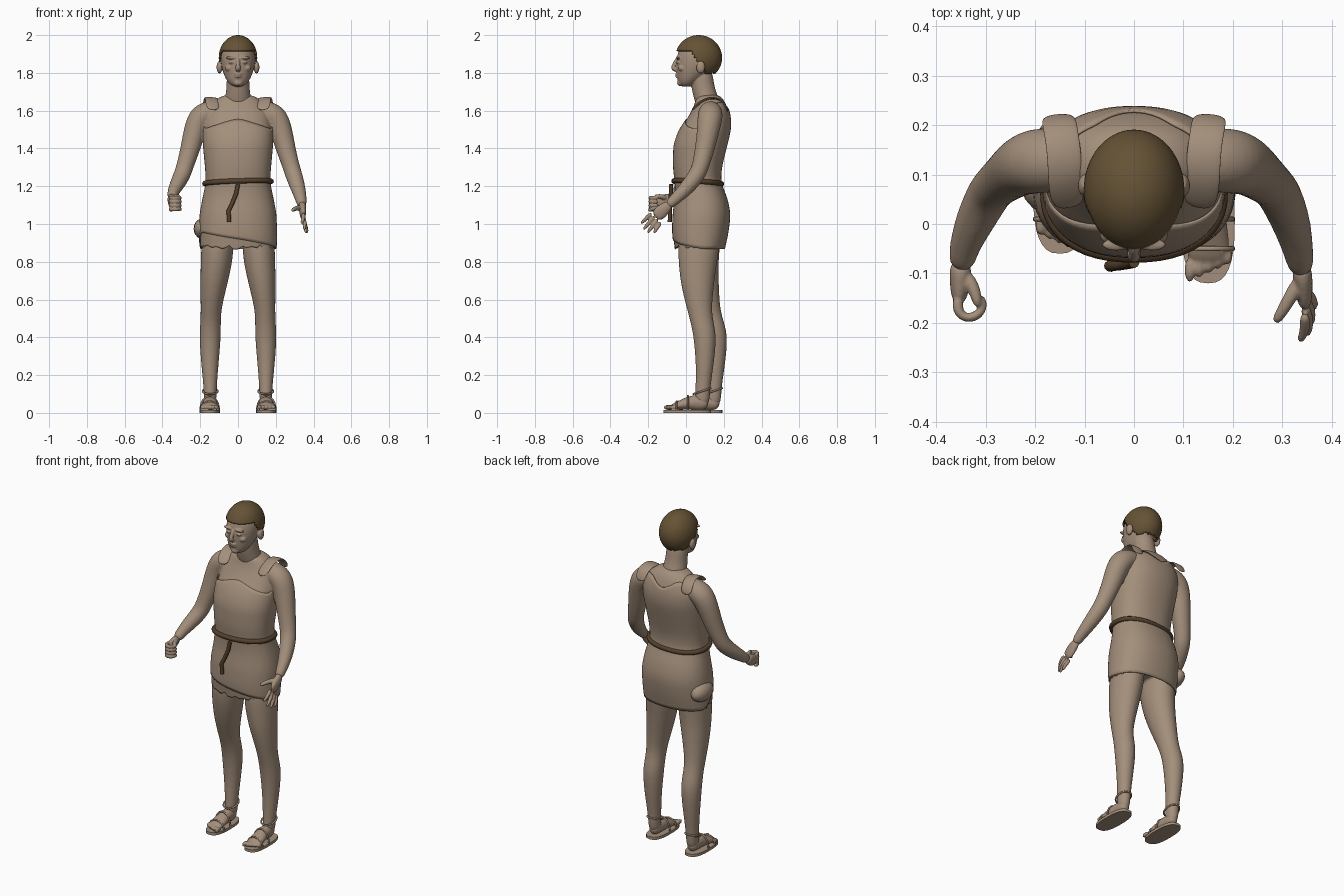
import bpy, bmesh, math, random
from mathutils import Vector, Matrix, Quaternion

if "Cube" in bpy.data.objects:
    bpy.data.objects.remove(bpy.data.objects["Cube"])
random.seed(4)
FLAT = Quaternion()


def material(name, color):
    mat = bpy.data.materials.new(name)
    mat.use_nodes = True
    mat.diffuse_color = (*color, 1)
    mat.node_tree.nodes["Principled BSDF"].inputs["Base Color"].default_value = (*color, 1)
    return mat


tan = material("tan", (.37, .275, .2))
hair_brown = material("hair brown", (.13, .085, .036))
cord_brown = material("cord brown", (.09, .053, .025))


def clamp(v):
    return max(0, min(1, v))


def mix(a, b, t):
    return a + (b - a) * t


def power(v, p):
    return math.copysign(abs(v) ** p, v)


def ring(center, rx, ry, turn=FLAT, n=16, p=1):
    angles = [math.tau * i / n for i in range(n)]
    return [Vector(center) + turn @ Vector((rx * power(math.cos(a), p), ry * power(math.sin(a), p), 0))
            for a in angles]


def skin(bm, rings, caps=True):
    """Join a row of equal rings into a tube."""
    loops = [[bm.verts.new(v) for v in r] for r in rings]
    n = len(loops[0])
    faces = [bm.faces.new((lo[i], lo[(i + 1) % n], hi[(i + 1) % n], hi[i]))
             for lo, hi in zip(loops, loops[1:]) for i in range(n)]
    if caps:
        faces += [bm.faces.new(loops[0][::-1]), bm.faces.new(loops[-1])]
        bmesh.ops.recalc_face_normals(bm, faces=faces)


def tube(bm, points):
    """Sweep a round or oval section; each point is x, y, z, radius and an optional second radius."""
    pos = [Vector(p[:3]) for p in points]
    rings, last, turn = [], None, None
    for i, p in enumerate(points):
        d = (pos[min(i + 1, len(pos) - 1)] - pos[max(i - 1, 0)]).normalized()
        turn = d.to_track_quat('Z', 'Y') if last is None else last.rotation_difference(d) @ turn
        last = d
        rings.append(ring(pos[i], p[3], p[-1], turn, 12))
    skin(bm, rings)


def stack(bm, rows):
    """Level oval sections; each row is z, x, y and two radii."""
    skin(bm, [ring((x, y, z), rx, ry) for z, x, y, rx, ry in rows])


def ball(bm, center, radii):
    m = Matrix.Translation(center) @ Matrix.Diagonal((*radii, 1))
    bmesh.ops.create_uvsphere(bm, u_segments=16, v_segments=10, radius=1, matrix=m)


def finish(bm, name, mat, smooth=True):
    for f in bm.faces:
        f.smooth = smooth
    mesh = bpy.data.meshes.new(name)
    bm.to_mesh(mesh)
    bm.free()
    mesh.materials.append(mat)
    obj = bpy.data.objects.new(name, mesh)
    bpy.context.collection.objects.link(obj)
    return obj


def blend(bm, name, voxel, passes):
    """Fuse overlapping volumes into one soft surface."""
    obj = finish(bm, name, tan)
    obj.modifiers.new("Round", 'SUBSURF').levels = 2
    obj.modifiers["Round"].render_levels = 2
    fuse = obj.modifiers.new("Fuse", 'REMESH')
    fuse.mode, fuse.voxel_size, fuse.use_smooth_shade = 'VOXEL', voxel, True
    soft = obj.modifiers.new("Soften", 'SMOOTH')
    soft.factor, soft.iterations = .5, passes


def cord(name, points, radius, mat, closed=False):
    curve = bpy.data.curves.new(name, 'CURVE')
    curve.dimensions, curve.bevel_depth, curve.bevel_resolution = '3D', radius, 3
    curve.use_fill_caps = True
    line = curve.splines.new('POLY')
    line.points.add(len(points) - 1)
    for target, p in zip(line.points, points):
        target.co = (*p, 1)
    line.use_cyclic_u, line.use_smooth = closed, True
    curve.materials.append(mat)
    bpy.context.collection.objects.link(bpy.data.objects.new(name, curve))


# Trunk profile: height, depth centre, half width, half depth
TRUNK = [(.84, .07, .205, .13), (.95, .075, .207, .15), (1.05, .083, .205, .155), (1.14, .08, .188, .14),
         (1.22, .062, .17, .122), (1.3, .06, .175, .13), (1.42, .076, .187, .144), (1.5, .1, .188, .14),
         (1.57, .125, .18, .115), (1.62, .13, .165, .095), (1.66, .128, .125, .075), (1.7, .115, .07, .06)]


def trunk(angle, z, k=1):
    for low, high in zip(TRUNK, TRUNK[1:]):
        if z <= high[0]:
            break
    t = clamp((z - low[0]) / (high[0] - low[0]))
    cy, rx, ry = (mix(a, b, t) for a, b in zip(low[1:], high[1:]))
    return Vector((k * rx * power(math.cos(angle), .88), cy + k * ry * power(math.sin(angle), .88), z))


def shell(bm, lower, upper, k, caps, n=64, rows=26):
    angles = [math.tau * i / n for i in range(n)]
    ends = [(a, lower(a), upper(a)) for a in angles]
    skin(bm, [[trunk(a, mix(lo, hi, r / rows), k) for a, lo, hi in ends] for r in range(rows + 1)], caps)


def cloth(name, lower, upper, k, passes):
    bm = bmesh.new()
    shell(bm, lower, upper, k, False)
    obj = finish(bm, name, tan)
    soft = obj.modifiers.new("Soften", 'SMOOTH')
    soft.factor, soft.iterations = .5, passes
    obj.modifiers.new("Thickness", 'SOLIDIFY').thickness = .005


# Tunic: slanting front hem, low front neckline, notched back
def hem(a):
    return mix(.91 - .04 * math.cos(a), .855, clamp(math.sin(a) * 2 + .6))


def neckline(a):
    side = abs(math.cos(a))
    return mix(1.57 - .06 * side, 1.605 + .05 * clamp(2 * side), clamp(math.sin(a) * 2 + .5))


cloth("tunic", hem, neckline, 1, 6)
cloth("ragged_lining", lambda a: .865 + random.random() * .025, lambda a: 1.1, .965, 0)
bm = bmesh.new()
ball(bm, (-.185, .11, .975), (.05, .085, .055))
finish(bm, "hip_fold", tan)

for sx, side in ((1, "left"), (-1, "right")):
    bm = bmesh.new()
    tube(bm, [(sx * x, y, z, .036, .006) for x, y, z in
              ((.13, .03, 1.6), (.14, .08, 1.655), (.14, .14, 1.672), (.15, .2, 1.655), (.155, .222, 1.59))])
    obj = finish(bm, side + "_shoulder_strap", tan)
    obj.modifiers.new("Round", 'SUBSURF').levels = 2

# Belt with hanging end
cord("belt", [trunk(a, 1.22, 1.035) + Vector((0, 0, .006 * math.cos(a) - .008 * math.sin(a)))
              for a in (math.tau * i / 48 for i in range(48))], .014, cord_brown, True)
cord("belt_end", [(.0, -.078, 1.21), (-.01, -.08, 1.16), (-.03, -.083, 1.11), (-.05, -.085, 1.07),
                  (-.047, -.086, 1.01)], .011, cord_brown)

# Body: trunk, arms and legs fused
LEG = [(.03, .147, .085, .034, .042), (.12, .147, .088, .034, .039), (.25, .149, .1, .046, .047),
       (.4, .148, .102, .059, .062), (.48, .145, .085, .055, .062), (.55, .143, .07, .055, .066),
       (.68, .128, .06, .073, .09), (.8, .113, .062, .086, .104), (.9, .108, .07, .088, .115),
       (1, .1, .08, .075, .1)]


def stride(sx, z):
    return .06 * clamp((.85 - z) / .4) if sx < 0 else 0


body = bmesh.new()
shell(body, lambda a: .92, lambda a: 1.69, .955, True, 32, 16)
FOREARM = {1: [(.32, .0, 1.185, .041), (.334, -.06, 1.13, .031), (.34, -.1, 1.092, .026)],
           -1: [(-.325, .0, 1.205, .041), (-.345, -.05, 1.165, .031), (-.35, -.09, 1.135, .027)]}
for sx in (1, -1):
    tube(body, [(sx * x, y, z, r) for x, y, z, r in
                ((.08, .13, 1.6, .05), (.15, .13, 1.594, .066), (.198, .128, 1.57, .07), (.226, .12, 1.51, .063),
                 (.252, .1, 1.4, .054), (.28, .078, 1.31, .047), (.295, .06, 1.26, .047))] + FOREARM[sx])
    stack(body, [(z, sx * x, y + stride(sx, z), rx, ry) for z, x, y, rx, ry in LEG])
blend(body, "body", .007, 4)

# Open left hand
hand = bmesh.new()
tube(hand, [(.338, -.08, 1.11, .022, .025), (.343, -.12, 1.075, .02, .036), (.345, -.165, 1.035, .015, .04)])
tips = ((.335, -.24, 1.0), (.35, -.228, .968), (.358, -.205, .95), (.365, -.172, .95))
for i, tip in enumerate(tips):
    base = Vector((.345, -.182 + .016 * i, 1.058 - .016 * i))
    knuckle = base.lerp(Vector(tip), .5) + Vector((.008, 0, 0))
    tube(hand, [(*base, .012), (*knuckle, .011), (*tip, .008)])
tube(hand, [(.34, -.11, 1.085, .018), (.315, -.15, 1.085, .014), (.298, -.18, 1.08, .012), (.285, -.2, 1.07, .009)])
blend(hand, "left_hand", .004, 2)

# Clenched right hand
hand = bmesh.new()
tube(hand, [(-.35, -.075, 1.145, .024, .024), (-.352, -.11, 1.125, .022, .034), (-.354, -.16, 1.108, .017, .04)])
for i in range(4):
    z = 1.138 - .02 * i
    tube(hand, [(-.356, -.145, z, .012), (-.358, -.178, z, .012), (-.34, -.192, z, .011),
                (-.315, -.186, z, .011), (-.304, -.165, z, .01), (-.31, -.145, z, .008)])
tube(hand, [(-.345, -.1, 1.135, .017), (-.322, -.13, 1.147, .013), (-.315, -.17, 1.148, .01)])
blend(hand, "right_hand", .004, 2)

# Feet and sandals
for sx, side in ((1, "left"), (-1, "right")):
    shift = stride(sx, 0)
    foot = bmesh.new()
    tube(foot, [(sx * x, y + shift, z, rx, rz) for x, y, z, rx, rz in
                ((.147, .12, .045, .028, .03), (.147, .06, .056, .035, .045), (.148, .01, .052, .04, .036),
                 (.15, -.045, .038, .046, .022), (.15, -.08, .03, .044, .014))])
    for i in range(5):
        ball(foot, (sx * (.113 + .019 * i), -.093 + .007 * i + shift, .029), (.011, .026 - .002 * i, .014))
    blend(foot, side + "_foot", .005, 2)
    sole = bmesh.new()
    skin(sole, [ring((sx * .15, .006 + shift, z), .054, .126, n=32, p=.75) for z in (0, .016)])
    finish(sole, side + "_sandal_sole", tan, False)
    turns = [math.tau * i / 24 for i in range(24)]
    cord(side + "_ankle_strap", [(sx * .147 + .04 * math.cos(a), .085 + shift + .046 * math.sin(a),
                                  .115 + .015 * math.sin(a)) for a in turns], .005, tan, True)
    for y, high in ((-.05, .05), (.01, .078)):
        cord(side + "_foot_strap", [(sx * .15 + .05 * math.cos(a), y + shift, .012 + high * math.sin(a))
                                    for a in turns[:13]], .005, tan)

# Head, neck and face
head = bmesh.new()
stack(head, [(1.725, 0, .0, .03, .03), (1.755, 0, .012, .06, .058), (1.8, 0, .04, .081, .092),
             (1.85, 0, .055, .093, .11), (1.9, 0, .062, .093, .111), (1.95, 0, .066, .075, .092),
             (1.98, 0, .066, .045, .055)])
stack(head, [(1.6, 0, .13, .085, .07), (1.67, 0, .105, .068, .066), (1.74, 0, .085, .06, .062),
             (1.83, 0, .08, .062, .062)])
tube(head, [(0, -.045, 1.88, .009), (0, -.06, 1.85, .011), (0, -.073, 1.826, .014), (0, -.045, 1.812, .016)])
ball(head, (0, -.045, 1.793), (.023, .014, .006))
ball(head, (0, -.043, 1.78), (.021, .014, .006))
ball(head, (0, -.028, 1.747), (.026, .02, .018))
for sx in (1, -1):
    ball(head, (sx * .034, -.042, 1.856), (.017, .011, .008))
    ball(head, (sx * .036, -.042, 1.88), (.03, .013, .008))
    ball(head, (sx * .045, -.022, 1.825), (.025, .02, .018))
    ball(head, (sx * .098, .078, 1.83), (.016, .024, .034))
blend(head, "head", .004, 3)

# Cropped hair with an uneven fringe
hair = bmesh.new()
bmesh.ops.create_uvsphere(hair, u_segments=64, v_segments=40, radius=1,
                          matrix=Matrix.Translation((0, .067, 1.88)) @ Matrix.Diagonal((.102, .124, .12, 1)))


def hairline(y):
    return mix(1.912, 1.795, clamp((y - .025) / .08)) + random.random() * .008


bare = [f for f in hair.faces if f.calc_center_median().z < hairline(f.calc_center_median().y)]
bmesh.ops.delete(hair, geom=bare, context='FACES')
cap = finish(hair, "hair", hair_brown)
cap.modifiers.new("Thickness", 'SOLIDIFY').thickness = .01
